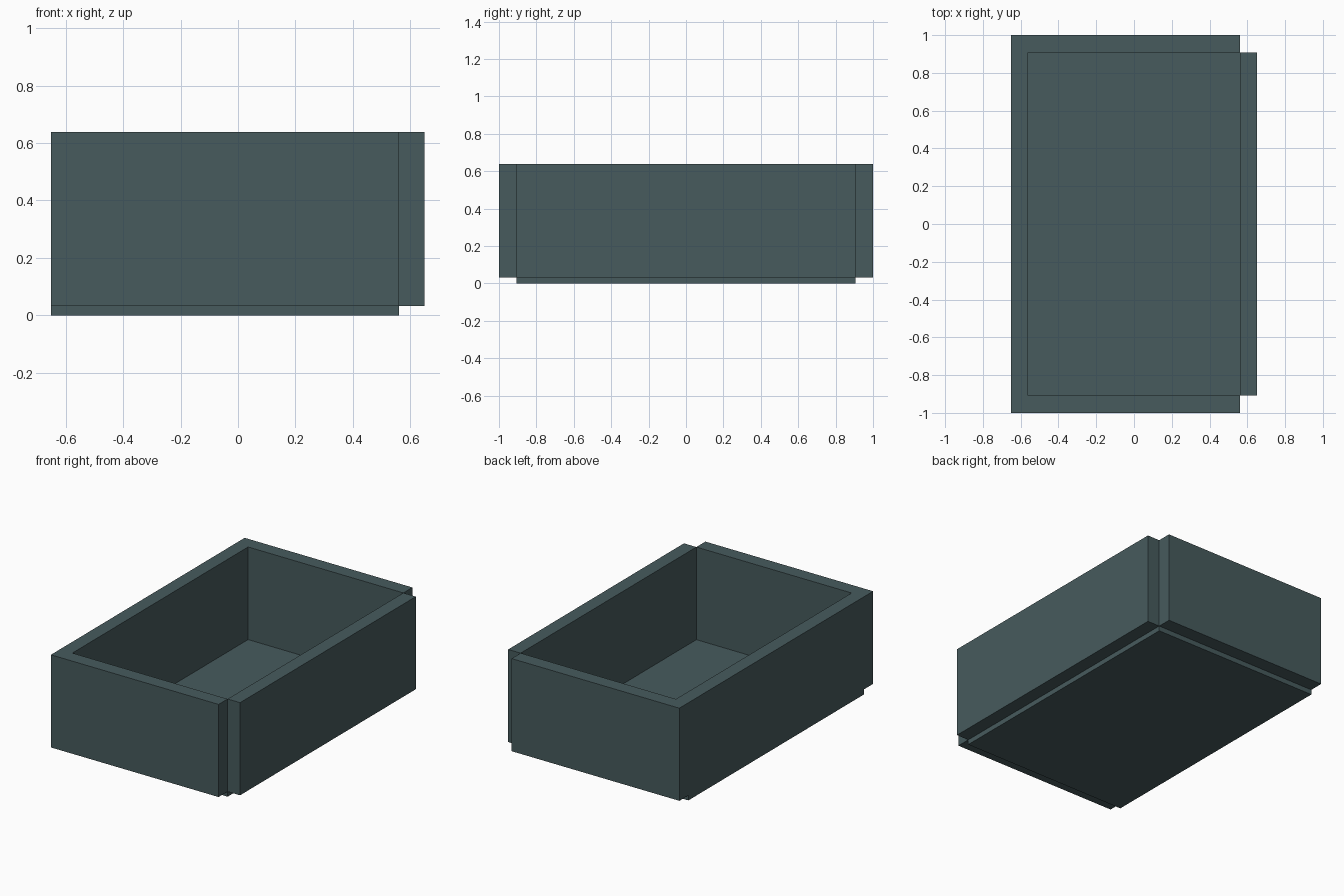
import bpy

if "Cube" in bpy.data.objects:
    bpy.data.objects.remove(bpy.data.objects["Cube"])

slate = bpy.data.materials.new("slate grey")
slate.diffuse_color = (0.063, 0.104, 0.110, 1)
slate.use_nodes = True
slate.node_tree.nodes["Principled BSDF"].inputs["Base Color"].default_value = slate.diffuse_color

FLOOR, TOP = 0.033, 0.638      # floor thickness, rim height
IN_Y, IN_L, IN_R = 0.907, -0.562, 0.56


def box(name, x0, x1, y0, y1, z0, z1):
    """Axis-aligned panel between two corners."""
    v = [(x, y, z) for x in (x0, x1) for y in (y0, y1) for z in (z0, z1)]
    f = [(0, 1, 3, 2), (4, 6, 7, 5), (0, 4, 5, 1), (2, 3, 7, 6), (0, 2, 6, 4), (1, 5, 7, 3)]
    return finish(name, v, f)


def finish(name, v, f):
    me = bpy.data.meshes.new(name)
    me.from_pydata(v, [], f)
    me.materials.append(slate)
    ob = bpy.data.objects.new(name, me)
    bpy.context.collection.objects.link(ob)
    return ob


# Floor panel, flush with the left wall
box("floor_panel", -0.652, IN_R, -IN_Y, IN_Y, 0, FLOOR)

# Right wall, set between the open corners
box("right_wall", IN_R, 0.65, -IN_Y, IN_Y, FLOOR, TOP)

# Front, left and back walls as one U-shaped extrusion
outline = [(IN_R, -1), (IN_R, -IN_Y), (IN_L, -IN_Y), (IN_L, IN_Y),
           (IN_R, IN_Y), (IN_R, 1), (-0.652, 1), (-0.652, -1)]
n = len(outline)
verts = [(x, y, z) for z in (FLOOR, TOP) for x, y in outline]
faces = [(i, (i + 1) % n, (i + 1) % n + n, i + n) for i in range(n)]
for q in ((0, 1, 2, 7), (7, 2, 3, 6), (6, 3, 4, 5)):
    faces += [tuple(i + n for i in q), tuple(reversed(q))]
finish("surrounding_walls", verts, faces)
